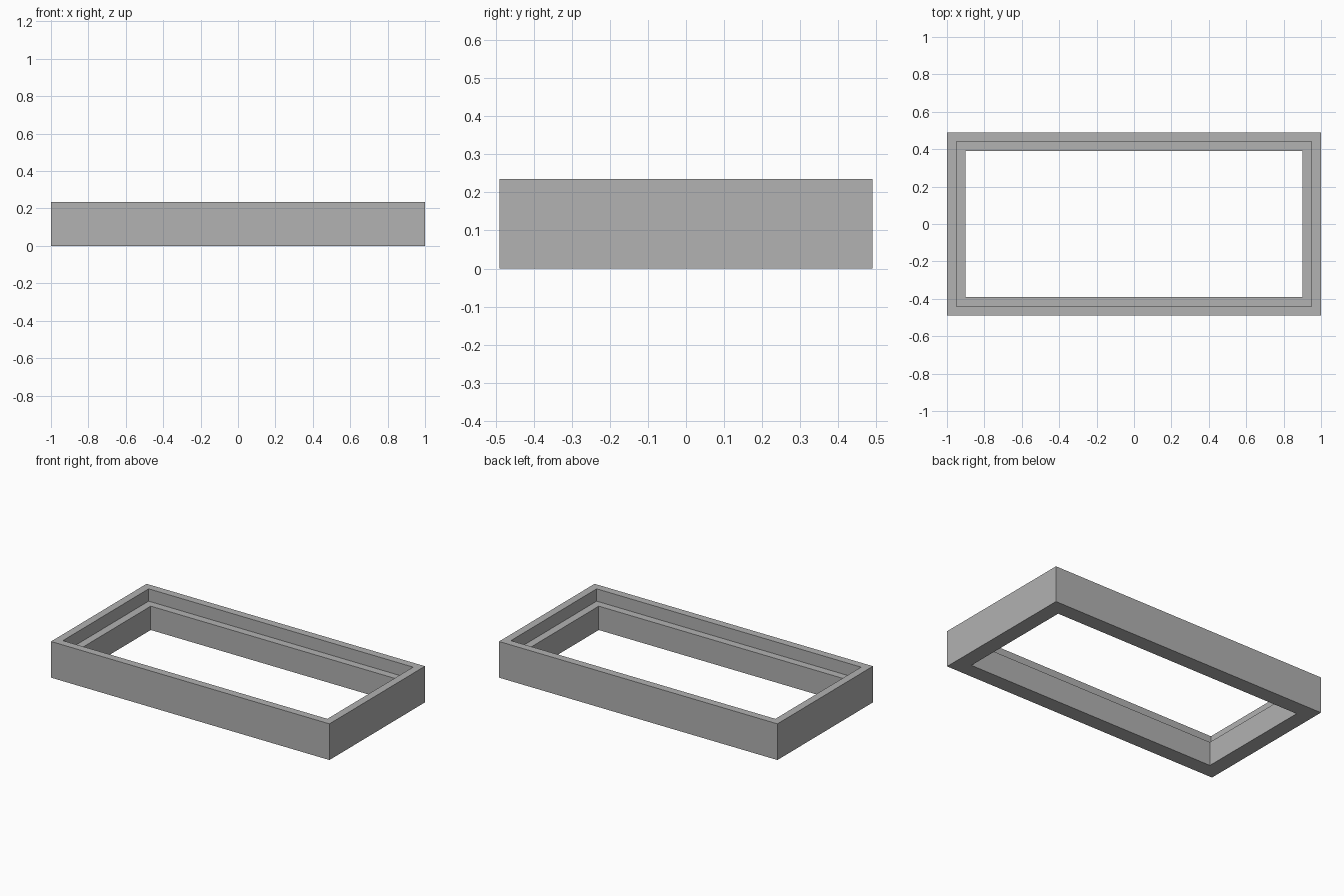
import bpy
import bmesh

cube = bpy.data.objects.get("Cube")
if cube:
    bpy.data.objects.remove(cube, do_unlink=True)

HALF_X, HALF_Y = 1.0, 0.49
HEIGHT, LEDGE = 0.235, 0.155
LIP, WALL = 0.05, 0.10

# Plain grey material
grey = bpy.data.materials.new("plain_grey")
grey.use_nodes = True
colour = (0.445, 0.445, 0.445, 1)
grey.diffuse_color = colour
grey.node_tree.nodes["Principled BSDF"].inputs["Base Color"].default_value = colour

# Stepped cross-section as (inset, height), swept around the rectangle
profile = [(0, 0), (0, HEIGHT), (LIP, HEIGHT), (LIP, LEDGE), (WALL, LEDGE), (WALL, 0)]
corners = [(-1, -1), (1, -1), (1, 1), (-1, 1)]

bm = bmesh.new()
rings = [[bm.verts.new((sx * (HALF_X - inset), sy * (HALF_Y - inset), z))
          for sx, sy in corners] for inset, z in profile]
for i, lower in enumerate(rings):
    upper = rings[(i + 1) % len(rings)]
    for j in range(4):
        k = (j + 1) % 4
        bm.faces.new((lower[j], lower[k], upper[k], upper[j]))
bmesh.ops.recalc_face_normals(bm, faces=bm.faces)

# Rectangular frame with a rebated inner ledge
mesh = bpy.data.meshes.new("rebated_frame")
bm.to_mesh(mesh)
bm.free()
mesh.materials.append(grey)
frame = bpy.data.objects.new("rebated_frame", mesh)
bpy.context.collection.objects.link(frame)
